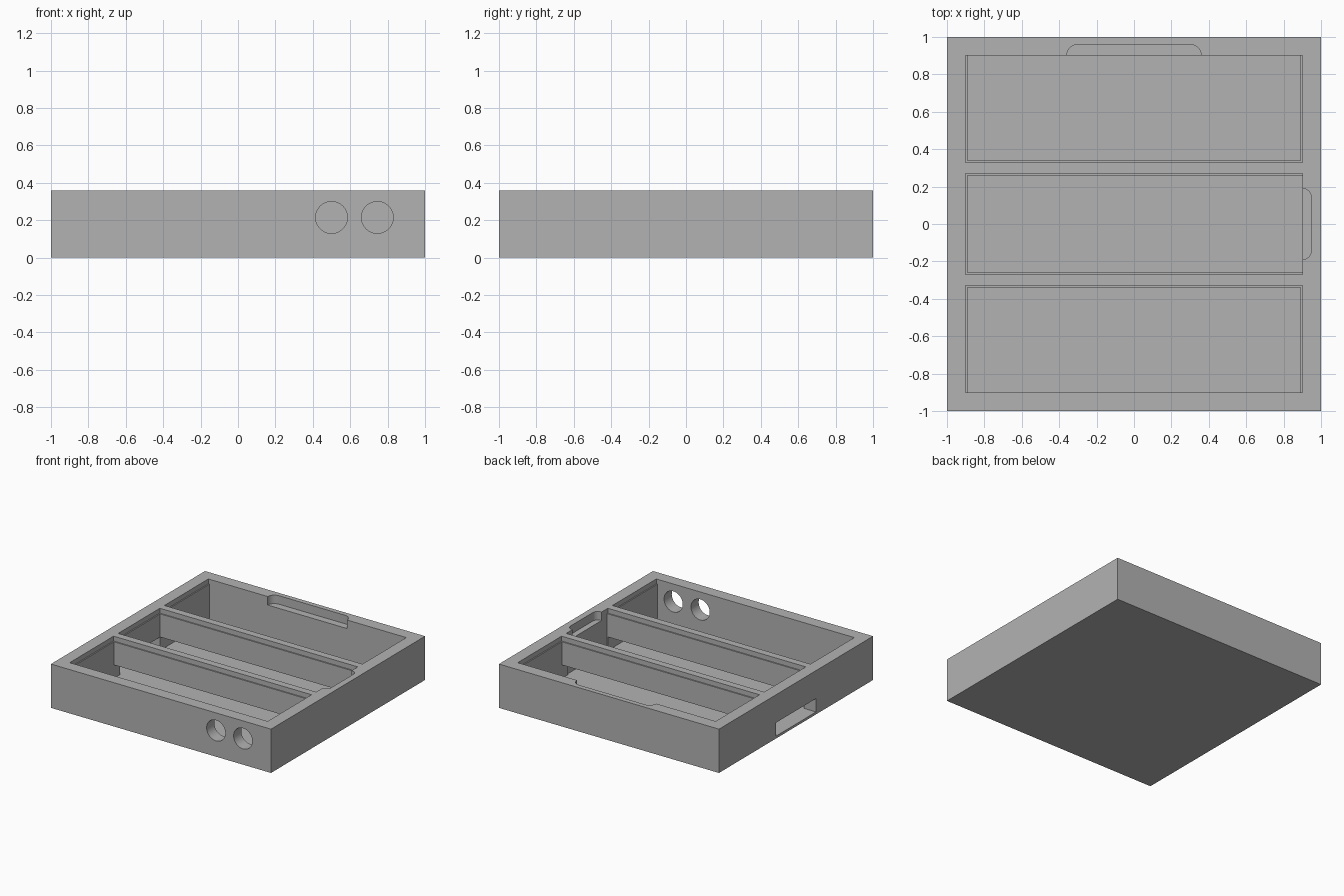
import bpy, bmesh, math
from mathutils import Matrix, Vector

if "Cube" in bpy.data.objects:
    bpy.data.objects.remove(bpy.data.objects["Cube"], do_unlink=True)

HEIGHT = 0.36      # overall height
FLOOR = 0.02       # floor thickness
GAP = 0.13         # top of the openings under the dividers
LEDGE = 0.04       # depth of the lid recess
NOTCH = 0.07       # depth of the finger notches
INNER = 0.9        # half width inside the outer walls
LIP = 0.01         # width of the lid ledge
ABOVE = HEIGHT + 0.1

gray = bpy.data.materials.new("plain_gray")
gray.use_nodes = True
gray.diffuse_color = (0.45, 0.45, 0.45, 1)
gray.node_tree.nodes["Principled BSDF"].inputs["Base Color"].default_value = gray.diffuse_color


def make_object(name, bm):
    bmesh.ops.recalc_face_normals(bm, faces=bm.faces)
    mesh = bpy.data.meshes.new(name)
    bm.to_mesh(mesh)
    bm.free()
    mesh.materials.append(gray)
    obj = bpy.data.objects.new(name, mesh)
    bpy.context.collection.objects.link(obj)
    return obj


def box(name, x, y, z):
    lo, hi = Vector((x[0], y[0], z[0])), Vector((x[1], y[1], z[1]))
    bm = bmesh.new()
    scale = Matrix.Diagonal((*(hi - lo), 1))
    bmesh.ops.create_cube(bm, size=1, matrix=Matrix.Translation((lo + hi) / 2) @ scale)
    return make_object(name, bm)


def round_hole(name, x, z, radius):
    bm = bmesh.new()
    place = Matrix.Translation((x, -0.95, z)) @ Matrix.Rotation(math.pi / 2, 4, "X")
    bmesh.ops.create_cone(bm, cap_ends=True, segments=48, radius1=radius,
                          radius2=radius, depth=0.2, matrix=place)
    return make_object(name, bm)


def finger_notch(name, half, reach, angle):
    """Slot with rounded outer corners, cut into the wall facing the angle."""
    r = reach
    outline = [(-half, INNER - 0.04), (half, INNER - 0.04)]
    for side in (1, -1):
        arc = [(side * (half - r + r * math.cos(a)), INNER + r * math.sin(a))
               for a in (math.pi / 2 * i / 8 for i in range(9))]
        outline += arc if side == 1 else arc[::-1]
    bm = bmesh.new()
    face = bm.faces.new([bm.verts.new((x, y, HEIGHT - NOTCH)) for x, y in outline])
    top = bmesh.ops.extrude_face_region(bm, geom=[face])["geom"]
    bmesh.ops.translate(bm, vec=(0, 0, NOTCH + 0.1),
                        verts=[v for v in top if isinstance(v, bmesh.types.BMVert)])
    bm.transform(Matrix.Rotation(angle, 4, "Z"))
    return make_object(name, bm)


def carve(target, cutter):
    cutter.hide_render = True
    mod = target.modifiers.new(cutter.name, "BOOLEAN")
    mod.operation = "DIFFERENCE"
    mod.solver = "EXACT"
    mod.object = cutter
    bpy.ops.object.select_all(action="DESELECT")
    bpy.context.view_layer.objects.active = target
    target.select_set(True)
    bpy.ops.object.modifier_apply(modifier=mod.name)
    bpy.data.objects.remove(cutter, do_unlink=True)


# Solid tray body
tray = box("compartment_tray", (-1, 1), (-1, 1), (0, HEIGHT))
inside = INNER - LIP

# Three compartments, each with a lid ledge on three sides
# (name, x of ledge, y of ledge, x of well, y of well)
compartments = [
    ("front", (-INNER, INNER), (-INNER, -0.33), (-inside, inside), (-INNER, -0.34)),
    ("middle", (-INNER, INNER), (-0.27, 0.27), (-inside, INNER), (-0.26, 0.26)),
    ("back", (-INNER, INNER), (0.33, INNER), (-inside, inside), (0.34, INNER)),
]
for name, ledge_x, ledge_y, well_x, well_y in compartments:
    carve(tray, box(name + "_well", well_x, well_y, (FLOOR, ABOVE)))
    carve(tray, box(name + "_ledge", ledge_x, ledge_y, (HEIGHT - LEDGE, ABOVE)))

# Openings under both dividers
for name, y in (("front", (-0.4, -0.2)), ("back", (0.2, 0.4))):
    carve(tray, box(name + "_divider_opening", (-inside, inside), y, (FLOOR, GAP)))

# Window through the right wall
carve(tray, box("side_window", (-1.1, -0.8), (-0.26, 0.26), (FLOOR, GAP)))

# Two round holes in the front wall
for x in (0.5, 0.745):
    carve(tray, round_hole("front_hole", x, 0.215, 0.085))

# Finger notches in the back, front and left walls
for name, half, reach, angle in (("back_notch", 0.36, 0.06, 0),
                                 ("front_notch", 0.36, 0.06, math.pi),
                                 ("left_notch", 0.19, 0.048, -math.pi / 2)):
    carve(tray, finger_notch(name, half, reach, angle))

# Smooth only the round surfaces
bpy.context.view_layer.objects.active = tray
tray.select_set(True)
bpy.ops.object.shade_smooth_by_angle(angle=math.radians(30))
